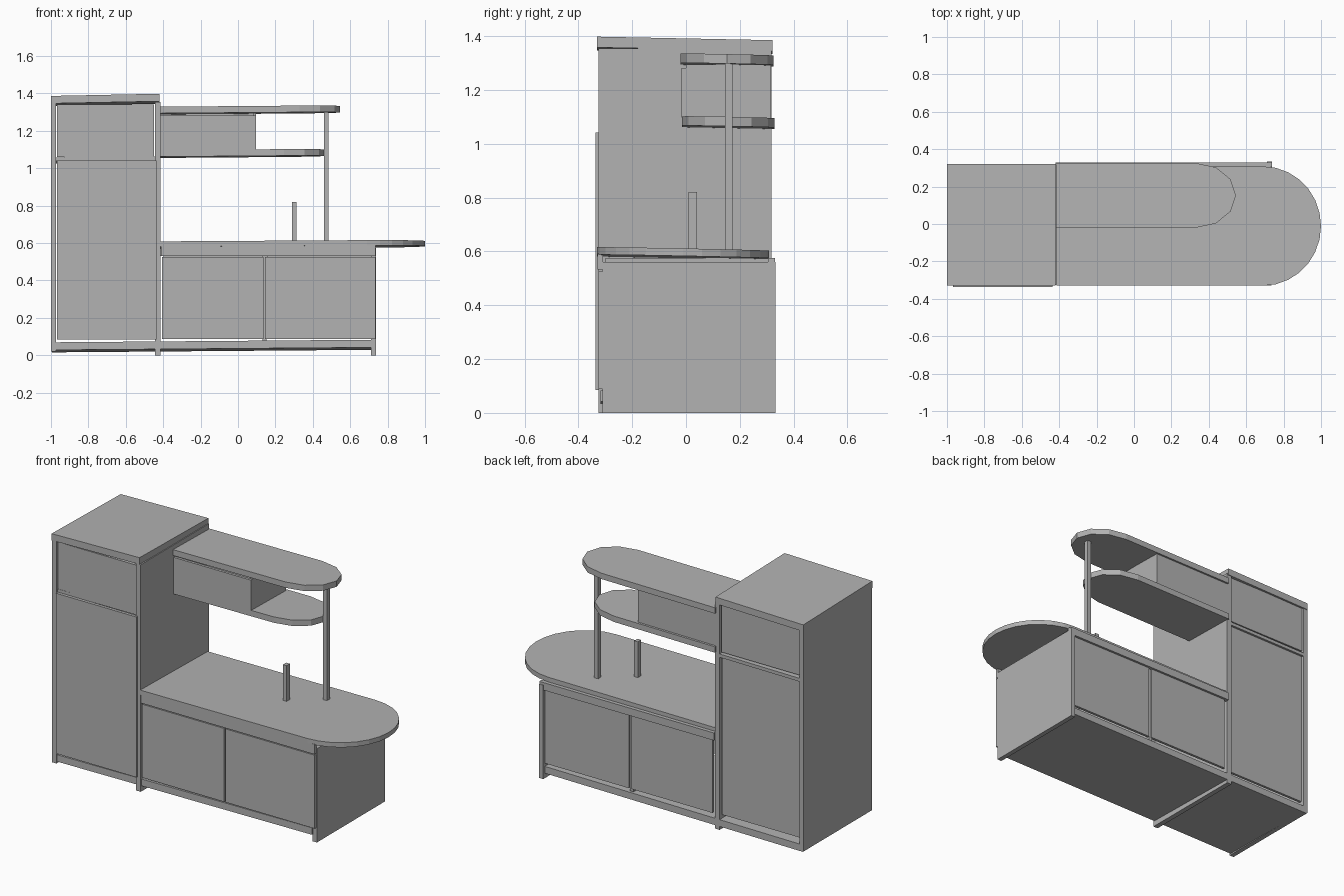
import bpy, bmesh, math

if "Cube" in bpy.data.objects:
    bpy.data.objects.remove(bpy.data.objects["Cube"], do_unlink=True)

grey = bpy.data.materials.new("warm_grey")
grey.use_nodes = True
GREY = (0.45, 0.45, 0.45, 1)
grey.diffuse_color = GREY
grey.node_tree.nodes["Principled BSDF"].inputs["Base Color"].default_value = GREY


def slab(name, outline, z0, z1, tilt=(0, 0)):
    """Extrude a plan outline upwards, optionally leaning its level faces."""
    bm = bmesh.new()
    rings = [[bm.verts.new((x, y, z + tilt[0] * x + tilt[1] * y)) for x, y in outline]
             for z in (z0, z1)]
    low, high = rings
    bm.faces.new(low[::-1])
    bm.faces.new(high)
    n = len(outline)
    for i in range(n):
        j = (i + 1) % n
        bm.faces.new((low[i], low[j], high[j], high[i]))
    mesh = bpy.data.meshes.new(name)
    bm.to_mesh(mesh)
    bm.free()
    mesh.materials.append(grey)
    obj = bpy.data.objects.new(name, mesh)
    bpy.context.collection.objects.link(obj)
    return obj


def board(name, x, y, z, tilt=(0, 0)):
    (x0, x1), (y0, y1) = x, y
    return slab(name, [(x0, y0), (x1, y0), (x1, y1), (x0, y1)], *z, tilt)


def rounded(name, x, y, z, bulge, steps, tilt):
    """Board whose right end is a faceted half ellipse."""
    mid, half = (y[0] + y[1]) / 2, (y[1] - y[0]) / 2
    pts = [(x[0], y[0])]
    for i in range(steps + 1):
        a = math.pi * (i / steps - 0.5)
        pts.append((x[1] - bulge + bulge * math.cos(a), mid + half * math.sin(a)))
    pts.append((x[0], y[1]))
    return slab(name, pts, *z, tilt)


LEAN = (0.008, -0.02)

# Upright side panels
board("tall_outer_side", (-1, -0.972), (-0.325, 0.318), (0.02, 1.36))
board("tall_inner_side", (-0.445, -0.415), (-0.325, 0.318), (0, 1.355))
board("counter_end_side", (0.71, 0.738), (-0.31, 0.333), (0, 0.56))

# Level boards of the tall cabinet and the shared base
board("base_board", (-0.995, 0.712), (-0.318, 0.318), (0.03, 0.071), LEAN)
board("tall_middle_shelf", (-0.975, -0.44), (-0.315, 0.318), (1.04, 1.06), LEAN)
board("tall_top", (-1, -0.42), (-0.33, 0.322), (1.36, 1.4), (0.02, -0.02))

# Tall cabinet doors
board("tall_front_door", (-0.968, -0.435), (-0.336, -0.318), (0.085, 1.042))
board("tall_upper_front_door", (-0.968, -0.448), (-0.316, -0.3), (1.06, 1.34))
board("tall_back_door", (-0.968, -0.45), (0.29, 0.305), (0.088, 1.035))
board("tall_upper_back_door", (-0.968, -0.45), (0.295, 0.31), (1.06, 1.34))

# Lower cabinet: doors on both faces, divider and rails
for side, x in (("left", (0.145, 0.735)), ("right", (-0.407, 0.137))):
    board("lower_front_door_" + side, x, (-0.326, -0.31), (0.088, 0.526))
    board("lower_back_door_" + side, (x[0] + 0.01, min(x[1], 0.712)),
          (0.302, 0.317), (0.088, 0.53))
board("lower_divider", (0.13, 0.152), (-0.3, 0.31), (0.07, 0.575))
board("lower_front_rail", (-0.412, 0.735), (-0.328, -0.308), (0.532, 0.592))
board("lower_back_rail", (-0.415, 0.738), (0.305, 0.33), (0.53, 0.575))
rounded("countertop", (-0.415, 1), (-0.33, 0.308), (0.577, 0.605), 0.31, 14,
        (0.006, -0.02))

# Hanging shelves with a closed box between them
rounded("upper_shelf", (-0.42, 0.545), (-0.02, 0.326), (1.297, 1.332), 0.215, 6, LEAN)
rounded("lower_shelf", (-0.42, 0.462), (-0.014, 0.328), (1.065, 1.1), 0.215, 6, LEAN)
board("box_front", (-0.415, 0.097), (-0.016, 0.0), (1.098, 1.282))
board("box_back", (-0.415, 0.097), (0.3, 0.315), (1.09, 1.292))
board("box_end", (0.08, 0.097), (0.0, 0.3), (1.095, 1.295))

# Post and tap
board("shelf_post", (0.459, 0.485), (0.145, 0.173), (0.6, 1.3))
board("tap", (0.29, 0.314), (0.01, 0.04), (0.6, 0.82))
